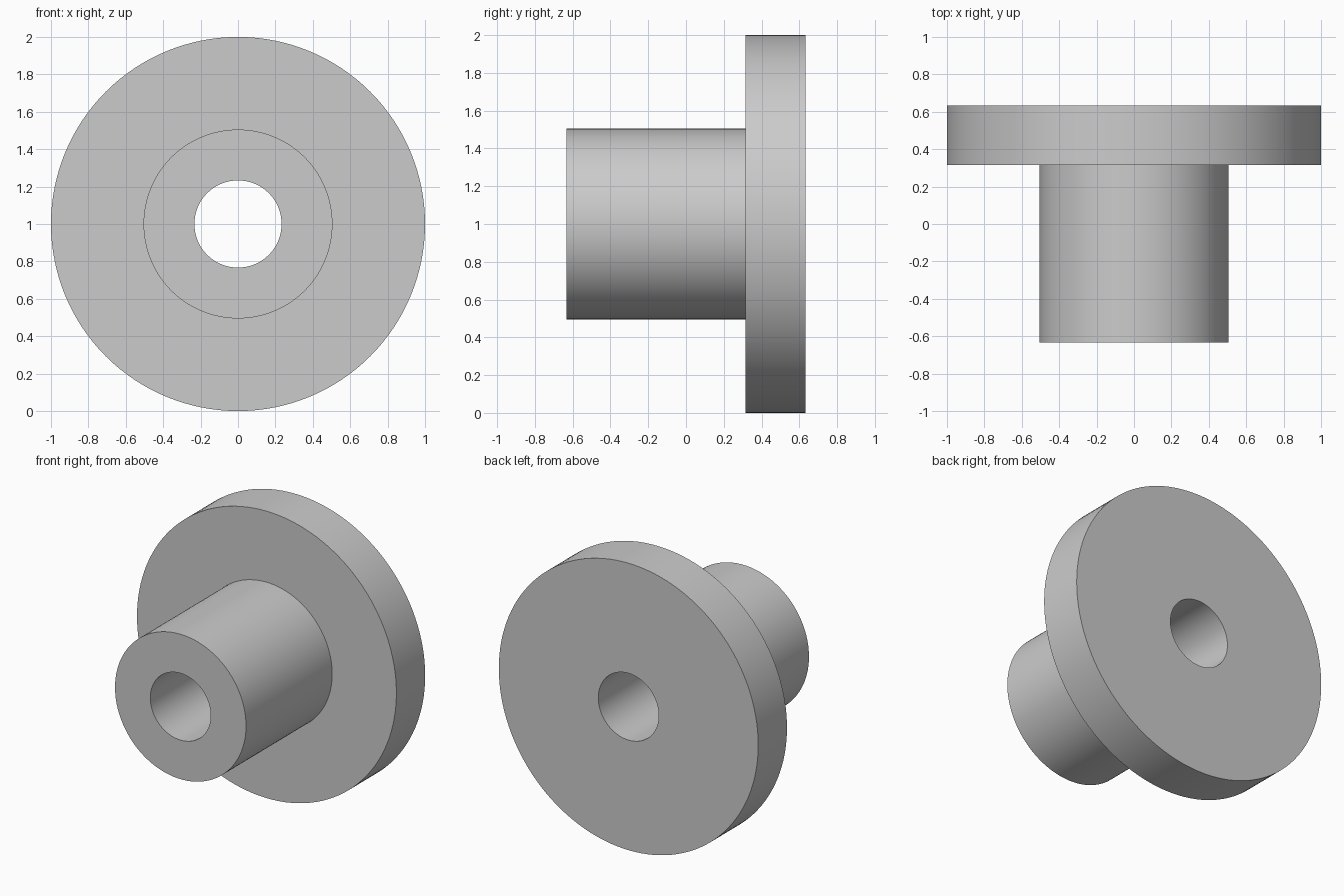
import bpy
import bmesh
import math
from mathutils import Matrix

cube = bpy.data.objects.get("Cube")
if cube:
    bpy.data.objects.remove(cube, do_unlink=True)

SEGMENTS = 128
AXIS_HEIGHT = 1.0

# Plain grey metal
grey = bpy.data.materials.new("plain_grey")
grey.use_nodes = True
color = (0.6, 0.6, 0.6, 1.0)
grey.diffuse_color = color
grey.node_tree.nodes["Principled BSDF"].inputs["Base Color"].default_value = color

# Closed half section of the flanged bushing: (radius, y)
bore, hub, flange = 0.233, 0.505, 1.0
front, step, back = -0.633, 0.316, 0.633
section = [(bore, front), (hub, front), (hub, step),
           (flange, step), (flange, back), (bore, back)]

# Revolve the section around the y axis, one ring of points per angle
bm = bmesh.new()
rings = []
for i in range(SEGMENTS):
    turn = Matrix.Rotation(math.tau * i / SEGMENTS, 3, 'Y')
    rings.append([bm.verts.new(turn @ Matrix.Translation((0, y, r)).translation)
                  for r, y in section])
for i, ring in enumerate(rings):
    following = rings[(i + 1) % SEGMENTS]
    for j in range(len(section)):
        k = (j + 1) % len(section)
        bm.faces.new((ring[j], ring[k], following[k], following[j]))
bmesh.ops.recalc_face_normals(bm, faces=bm.faces)

mesh = bpy.data.meshes.new("flanged_bushing")
bm.to_mesh(mesh)
bm.free()
mesh.materials.append(grey)
bushing = bpy.data.objects.new("flanged_bushing", mesh)
bushing.location.z = AXIS_HEIGHT
bpy.context.collection.objects.link(bushing)

# Smooth round walls, crisp rims
bpy.ops.object.select_all(action='DESELECT')
bushing.select_set(True)
bpy.context.view_layer.objects.active = bushing
bpy.ops.object.shade_smooth_by_angle(angle=math.radians(30))
